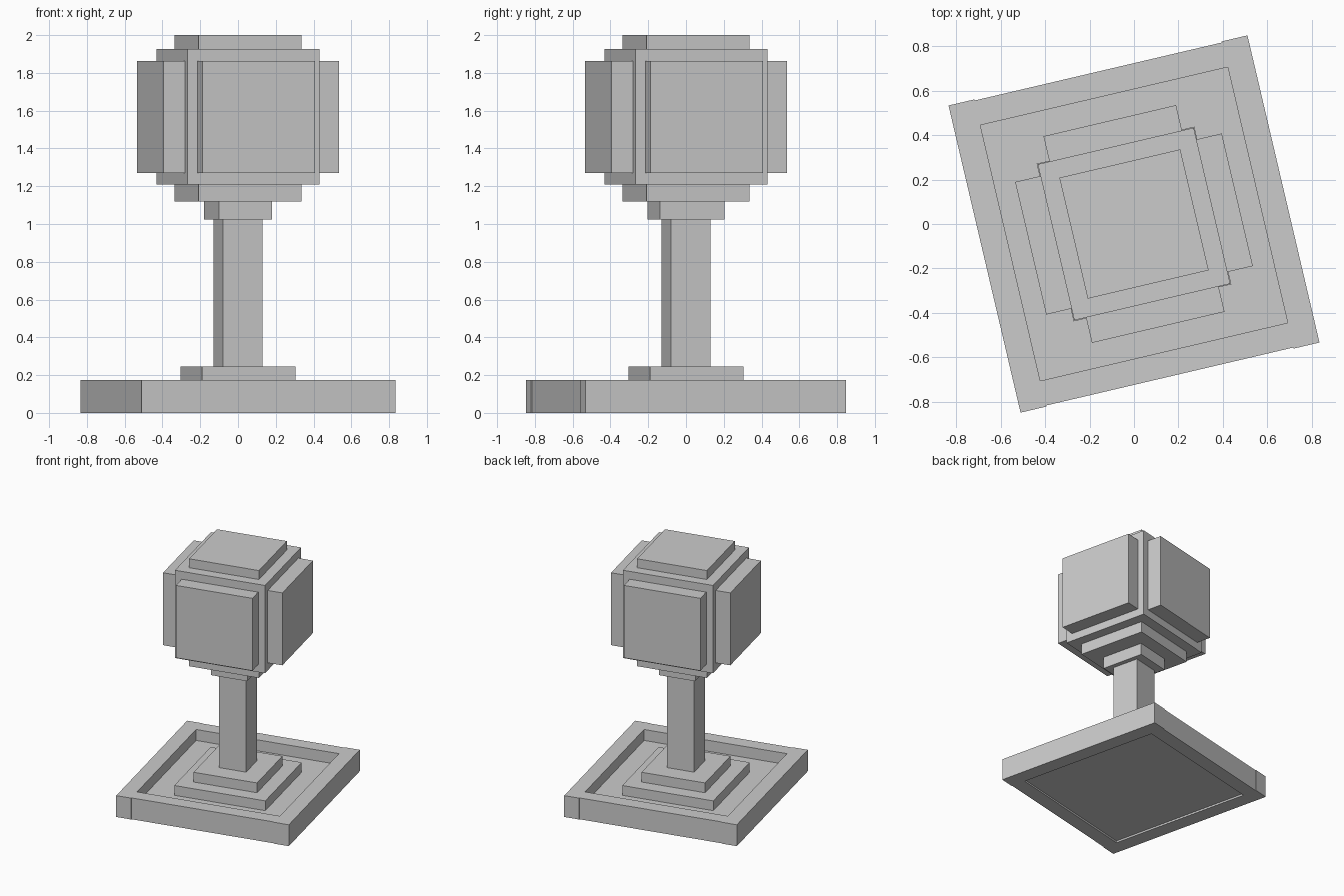
import bpy
from math import radians
from mathutils import Matrix

if "Cube" in bpy.data.objects:
    bpy.data.objects.remove(bpy.data.objects["Cube"])

TURN = Matrix.Rotation(radians(13.2), 4, 'Z')


def box(name, hx, hy, z0, z1, x=0.0, y=0.0):
    """Box from half-widths and z range, turned with the whole model."""
    bpy.ops.mesh.primitive_cube_add(size=2)
    ob = bpy.context.object
    ob.name = name
    ob.data.transform(TURN @ Matrix.Translation((x, y, (z0 + z1) / 2))
                      @ Matrix.Diagonal((hx, hy, (z1 - z0) / 2, 1)))
    return ob


# Tray: floor slab with four raised border boards
box("tray_floor", 0.572, 0.59, 0.015, 0.085)
for s, side in ((-1, "left"), (1, "right")):
    box("tray_border_" + side, 0.0595, 0.709, 0, 0.175, x=s * 0.6305)
for s, side in ((-1, "front"), (1, "back")):
    box("tray_border_" + side, 0.571, 0.057, 0, 0.175, y=s * 0.647)

# Stepped plinth and post
box("lower_step", 0.364, 0.364, 0.085, 0.165)
box("upper_step", 0.254, 0.254, 0.165, 0.245)
box("post", 0.108, 0.108, 0.245, 1.025)
box("post_collar", 0.144, 0.175, 1.025, 1.12)

# Head block with a raised panel on each face
box("head_bottom_panel", 0.279, 0.279, 1.12, 1.208)
box("head_block", 0.36, 0.36, 1.208, 1.927)
box("head_top_panel", 0.279, 0.279, 1.927, 2.0)
for s, sx, sy in ((-1, "left", "front"), (1, "right", "back")):
    box("head_panel_" + sx, 0.0585, 0.306, 1.27, 1.863, x=s * 0.4185)
    box("head_panel_" + sy, 0.306, 0.0585, 1.27, 1.863, y=s * 0.4185)
